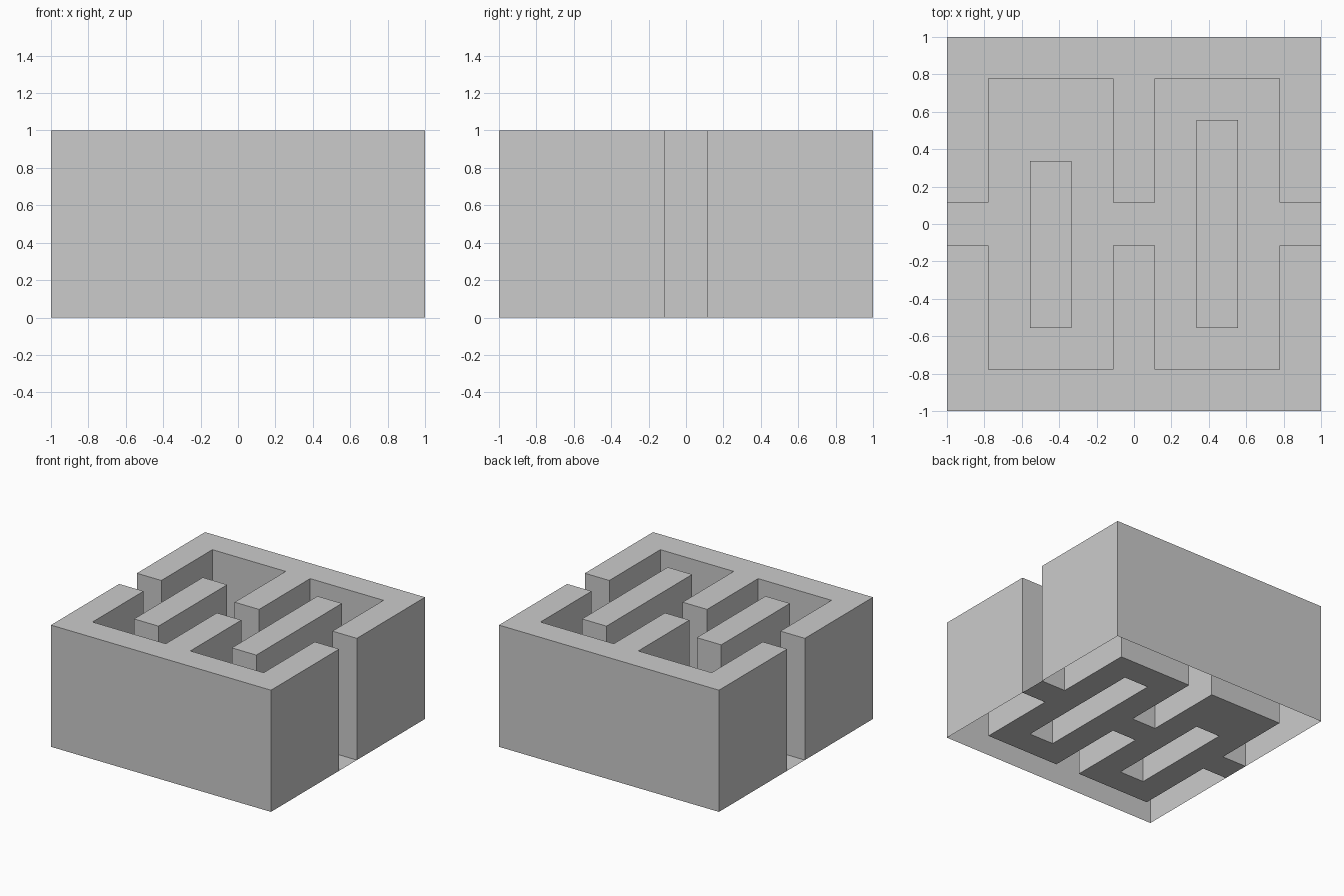
import bpy, bmesh, math

if "Cube" in bpy.data.objects:
    bpy.data.objects.remove(bpy.data.objects["Cube"])

# Maze plan, back row first: '#' is raised wall, '.' is corridor floor at z = 0
PLAN = ["#########",
        "#...#...#",
        "#...#.#.#",
        "#.#.#.#.#",
        "..#...#..",
        "#.#.#.#.#",
        "#...#...#",
        "#########"]
xs = [-1 + 2 * i / 9 for i in range(10)]
ys = [1, 0.778, 0.556, 0.336, 0.115, -0.115, -0.556, -0.778, -1]
HEIGHT = 1.0


def raised(r, c):
    return 0 <= r < len(PLAN) and 0 <= c < 9 and PLAN[r][c] == '#'


bm = bmesh.new()


def face(*pts):
    bm.faces.new([bm.verts.new(p) for p in pts])


for r in range(len(PLAN)):
    for c in range(9):
        x0, x1, y1, y0 = xs[c], xs[c + 1], ys[r], ys[r + 1]
        corners = [(x0, y0), (x1, y0), (x1, y1), (x0, y1)]
        # Wall tops and corridor floor (walls are hollow underneath)
        z = HEIGHT if raised(r, c) else 0
        face(*[(x, y, z) for x, y in corners])
        # Vertical sides wherever a wall meets a lower neighbour
        if z:
            for k, (dr, dc) in enumerate([(1, 0), (0, 1), (-1, 0), (0, -1)]):
                if not raised(r + dr, c + dc):
                    a, b = corners[k], corners[(k + 1) % 4]
                    face((*a, 0), (*b, 0), (*b, z), (*a, z))

# Weld the shell and merge coplanar faces
bmesh.ops.remove_doubles(bm, verts=bm.verts, dist=1e-4)
bmesh.ops.dissolve_limit(bm, angle_limit=math.radians(1),
                         verts=bm.verts, edges=bm.edges)

mesh = bpy.data.meshes.new("maze_block")
bm.to_mesh(mesh)
bm.free()
bpy.context.collection.objects.link(bpy.data.objects.new("maze_block", mesh))
